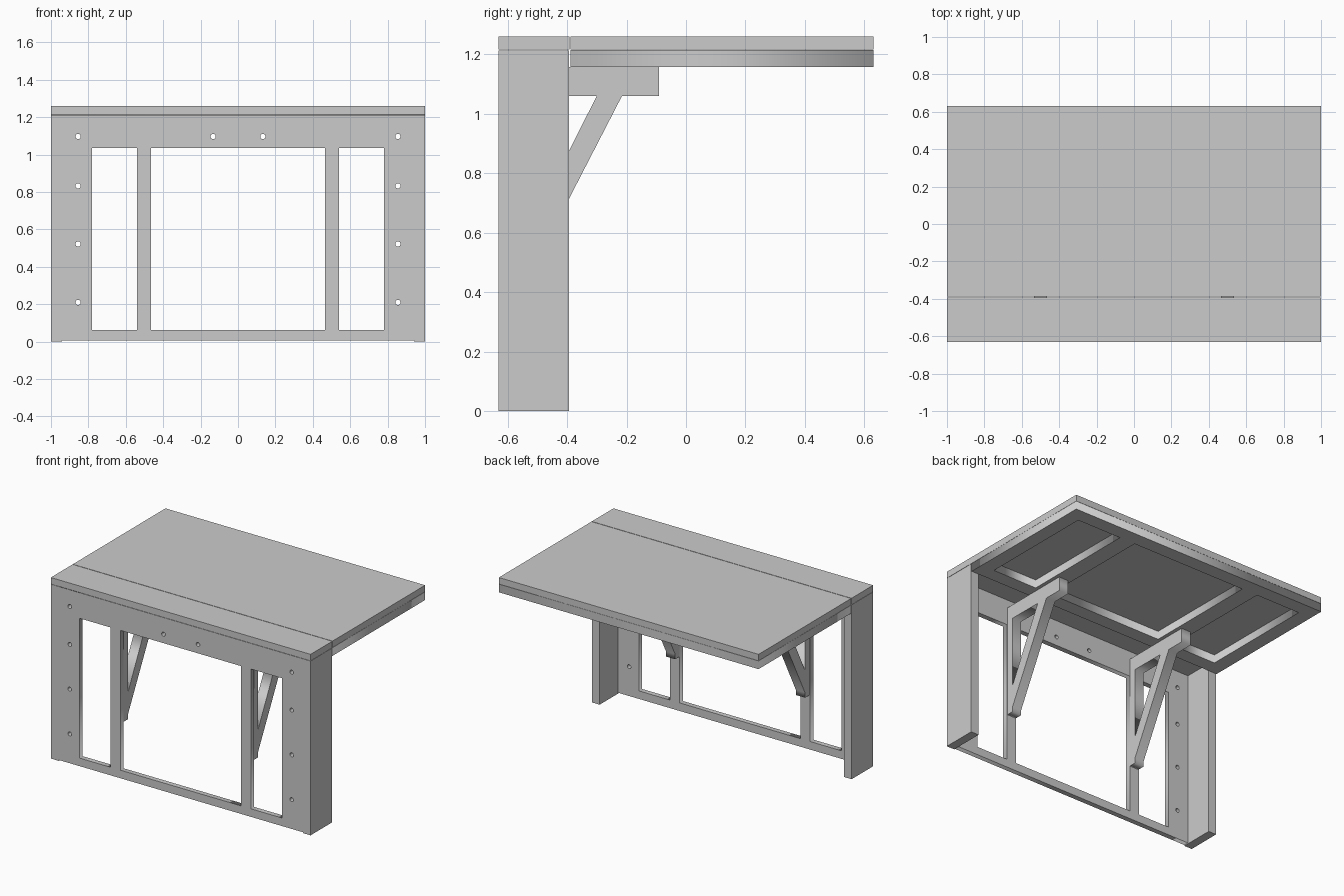
import bpy
from math import pi, cos, sin

if "Cube" in bpy.data.objects:
    bpy.data.objects.remove(bpy.data.objects["Cube"])


def box(name, x, y, z):
    """Box from (min, max) ranges."""
    bpy.ops.mesh.primitive_cube_add(size=1)
    o = bpy.context.object
    o.name = name
    o.location = [(a + b) / 2 for a, b in (x, y, z)]
    o.scale = [b - a for a, b in (x, y, z)]
    return o


def rect(x0, x1, y0, y1):
    return [(x0, y0), (x1, y0), (x1, y1), (x0, y1)]


def circle(cx, cy, r, n=20):
    return [(cx + r * cos(2 * pi * i / n), cy + r * sin(2 * pi * i / n)) for i in range(n)]


def plate(name, outlines, thickness, location, rotation):
    """Flat board cut from an outline with holes, centred on its plane."""
    cu = bpy.data.curves.new(name, 'CURVE')
    cu.dimensions = '2D'
    cu.fill_mode = 'BOTH'
    cu.extrude = thickness / 2
    for pts in outlines:
        s = cu.splines.new('POLY')
        s.points.add(len(pts) - 1)
        for p, (a, b) in zip(s.points, pts):
            p.co = (a, b, 0, 1)
        s.use_cyclic_u = True
    o = bpy.data.objects.new(name, cu)
    bpy.context.collection.objects.link(o)
    o.location = location
    o.rotation_euler = rotation
    bpy.ops.object.select_all(action='DESELECT')
    o.select_set(True)
    bpy.context.view_layer.objects.active = o
    bpy.ops.object.convert(target='MESH')
    return bpy.context.object


# Side panels
for side, s in (("left", -1), ("right", 1)):
    box(side + "_side_panel", sorted((s * 0.94, s)), (-0.63, -0.393), (0, 1.213))

# Fixed shelf and folding leaf
box("fixed_shelf", (-1, 1), (-0.63, -0.392), (1.215, 1.26))
box("folding_leaf", (-1, 1), (-0.388, 0.63), (1.215, 1.26))

# Front panel with three openings and screw holes
outlines = [rect(-0.94, 0.94, 0.006, 1.213), rect(-0.465, 0.465, 0.062, 1.035)]
for s in (-1, 1):
    outlines.append(rect(*sorted((s * 0.54, s * 0.78)), 0.062, 1.035))
    outlines += [circle(s * 0.855, z, 0.014) for z in (0.21, 0.522, 0.833, 1.097)]
    outlines.append(circle(s * 0.133, 1.097, 0.014))
plate("front_panel", outlines, 0.035, (0, -0.6125, 0), (pi / 2, 0, 0))

# Stiffening frame under the leaf
y0, y1 = -0.29, 0.53
outlines = [rect(-1, 1, -0.388, 0.63), rect(-0.44, 0.44, y0, y1),
            rect(-0.9, -0.56, y0, y1), rect(0.56, 0.9, y0, y1)]
plate("leaf_frame", outlines, 0.057, (0, 0, 1.1855), (0, 0, 0))

# Swing brackets: post, arm and diagonal brace in one profile
outer = [(-0.595, 1.157), (-0.595, 0.385), (-0.545, 0.385), (-0.545, 0.42),
         (-0.215, 1.06), (-0.09, 1.06), (-0.09, 1.157)]
inner = [(-0.545, 1.06), (-0.545, 0.575), (-0.3, 1.06)]
for side, x in (("left", -0.5), ("right", 0.5)):
    plate(side + "_bracket", [outer, inner], 0.07, (x, 0, 0), (pi / 2, 0, pi / 2))
